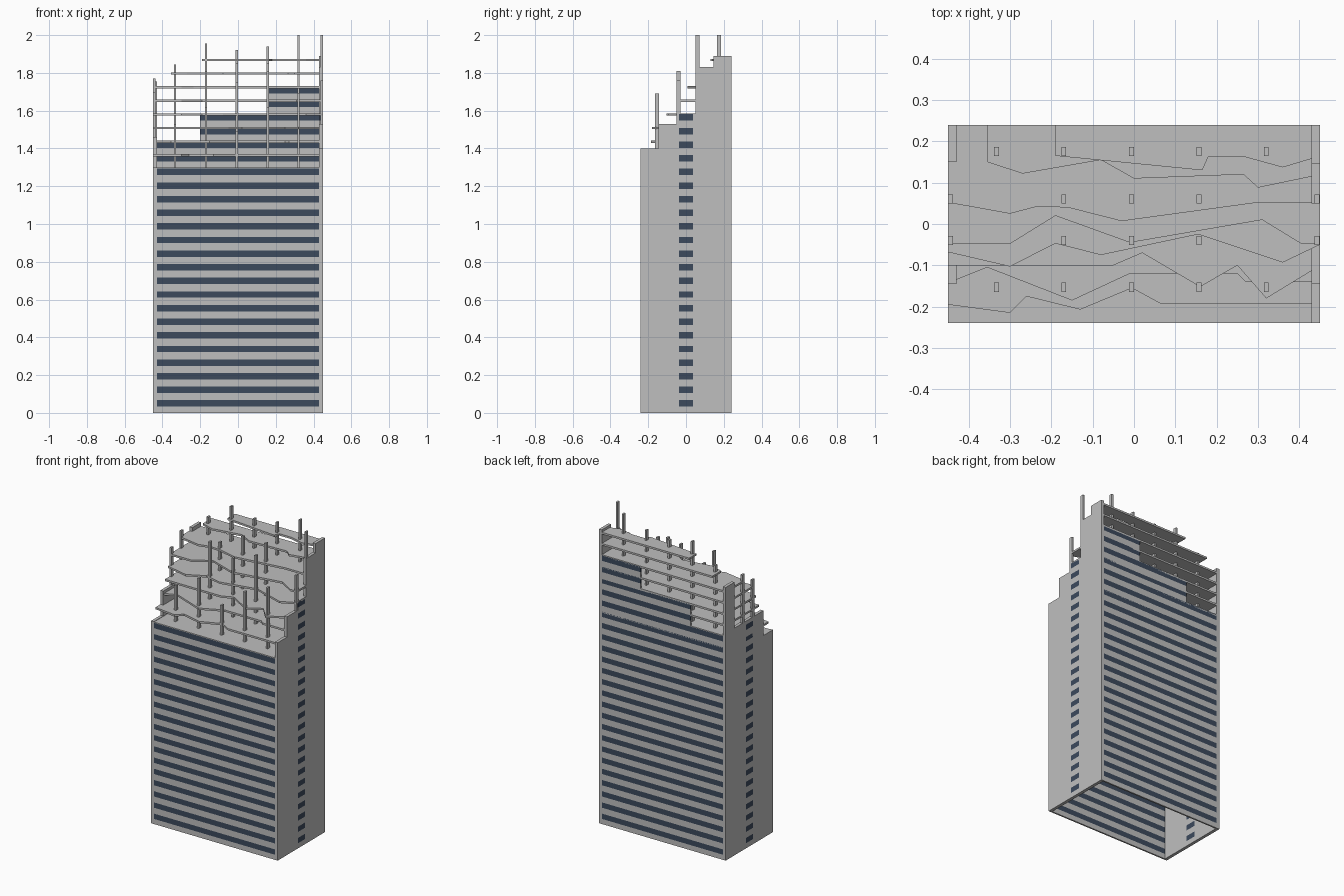
import bpy, bmesh

S = 0.0721            # storey height
W, D, T = 0.45, 0.24, 0.02   # half width, half depth, side wall thickness


def material(name, rgb):
    m = bpy.data.materials.new(name)
    m.diffuse_color = (*rgb, 1)
    return m


CONCRETE = material("concrete", (0.52, 0.52, 0.52))
GLASS = material("dark_glass", (0.045, 0.068, 0.108))


def box(bm, x0, x1, y0, y1, z0, z1, mat=0):
    v = [bm.verts.new((x, y, z)) for z in (z0, z1)
         for x, y in ((x0, y0), (x1, y0), (x1, y1), (x0, y1))]
    for f in ((3, 2, 1, 0), (4, 5, 6, 7), (0, 1, 5, 4),
              (1, 2, 6, 5), (2, 3, 7, 6), (3, 0, 4, 7)):
        bm.faces.new([v[i] for i in f]).material_index = mat


def finish(bm, name):
    bmesh.ops.recalc_face_normals(bm, faces=bm.faces)
    me = bpy.data.meshes.new(name)
    bm.to_mesh(me)
    bm.free()
    me.materials.append(CONCRETE)
    me.materials.append(GLASS)
    ob = bpy.data.objects.new(name, me)
    bpy.context.collection.objects.link(ob)


def banded(bm, x0, x1, y0, y1, first, last, top=None):
    """Wall strip: spandrels alternating with a glass band on each storey."""
    z = first * S
    for i in range(first, last):
        g0, g1 = i * S + 0.033, i * S + 0.067
        box(bm, x0, x1, y0, y1, z, g0)
        box(bm, x0, x1, y0, y1, g0, g1, 1)
        z = g1
    box(bm, x0, x1, y0, y1, z, top or last * S)


# Front facade, and back facade with broken steps rising to the right
bm = bmesh.new()
banded(bm, -W + T, W - T, -D, -D + 0.01, 0, 18)
finish(bm, "front_facade")

bm = bmesh.new()
banded(bm, -W + T, W - T, D - 0.01, D, 0, 20)
banded(bm, -0.2, W - T, D - 0.01, D, 20, 22)
banded(bm, 0.155, W - T, D - 0.01, D, 22, 24)
finish(bm, "back_facade")


# Side walls: stepped solid piers with a central window column
def side_wall(name, x0, x1, piers, storeys, top):
    bm = bmesh.new()
    for y0, y1, z in piers:
        box(bm, x0, x1, y0, y1, 0, z)
    banded(bm, x0, x1, -0.036, 0.036, 0, storeys, top)
    finish(bm, name)


side_wall("right_wall", W - T, W,
          [(-D, -0.145, 1.40), (-0.145, -0.036, 1.53), (0.036, 0.05, 1.586),
           (0.05, 0.145, 1.83), (0.145, D, 1.89)], 22, 1.586)
side_wall("left_wall", -W, -W + T,
          [(-D, -0.145, 1.30), (-0.145, -0.036, 1.46), (0.036, 0.15, 1.46),
           (0.15, D, 1.755)], 20, 1.46)

# Broken floor slabs: storey number, then the ragged front edge left to right
SLABS = [
    (18, [(-0.43, -0.23), (0.43, -0.23)]),
    (19, [(-0.45, -0.195), (-0.30, -0.215), (-0.26, -0.175), (-0.13, -0.207),
          (-0.005, -0.155), (0.065, -0.193), (0.43, -0.193)]),
    (20, [(-0.43, -0.135), (-0.355, -0.105), (-0.15, -0.185), (-0.01, -0.12),
          (0.25, -0.12), (0.27, -0.14), (0.43, -0.14)]),
    (21, [(-0.45, -0.10), (-0.05, -0.10), (0.02, -0.07), (0.16, -0.152),
          (0.25, -0.10), (0.32, -0.18), (0.43, -0.113)]),
    (22, [(-0.45, -0.068), (-0.30, -0.103), (-0.19, -0.047), (-0.08, -0.075),
          (0.155, -0.025), (0.36, -0.093), (0.45, -0.05)]),
    (23, [(-0.45, -0.048), (-0.30, -0.048), (-0.19, 0.02), (-0.01, -0.045),
          (0.31, 0.01), (0.405, -0.048), (0.45, -0.048)]),
    (24, [(-0.45, 0.052), (-0.30, 0.025), (-0.235, 0.042), (-0.16, 0.04),
          (-0.03, 0.007), (0.30, 0.052), (0.43, 0.052)]),
    (25, [(-0.355, 0.15), (-0.27, 0.122), (-0.08, 0.155), (0.0, 0.11),
          (0.265, 0.12), (0.30, 0.088), (0.43, 0.115)]),
    (26, [(-0.19, 0.165), (0.165, 0.13), (0.18, 0.163), (0.265, 0.163),
          (0.36, 0.137), (0.43, 0.158)]),
]
for n, edge in SLABS:
    bm = bmesh.new()
    outline = edge + [(edge[-1][0], D), (edge[0][0], D)]
    z = n * S
    face = bm.faces.new([bm.verts.new((x, y, z - 0.012)) for x, y in outline])
    ext = bmesh.ops.extrude_face_region(bm, geom=[face])
    for v in ext["geom"]:
        if isinstance(v, bmesh.types.BMVert):
            v.co.z = z
    finish(bm, f"floor_slab_{n}")

# Exposed columns: row depth, x positions, heights of the snapped tops
OUTER = (-0.333, -0.17, -0.006, 0.157, 0.32)
INNER = (-0.444, -0.17, -0.006, 0.157, 0.443)
ROWS = [
    (-0.153, OUTER, (1.53, 1.62, 1.49, 1.62, 1.69)),
    (-0.04, INNER, (1.70, 1.81, 1.75, 1.81, 1.76)),
    (0.06, INNER, (1.77, 1.77, 1.85, 1.85, 2.0)),
    (0.175, OUTER, (1.845, 1.955, 1.92, 1.94, 2.0)),
]
bm = bmesh.new()
for y, xs, tops in ROWS:
    for x, top in zip(xs, tops):
        box(bm, x - 0.006, x + 0.006, y - 0.011, y + 0.011, 1.295, top)
finish(bm, "columns")
